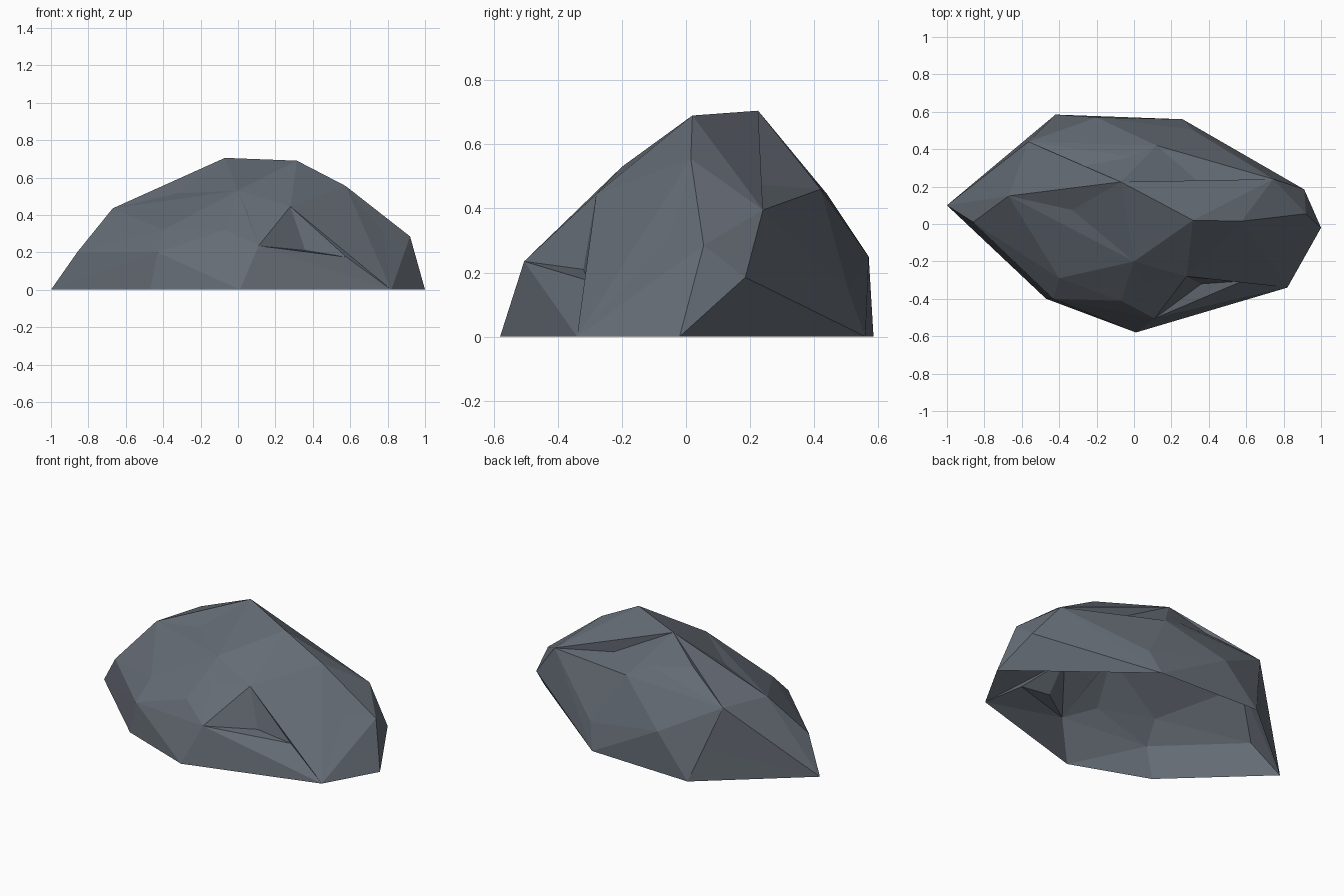
import bpy, bmesh
from mathutils import Vector

if "Cube" in bpy.data.objects:
    bpy.data.objects.remove(bpy.data.objects["Cube"])

# Key corners of the boulder, grouped by height
base = [(-1, .10, 0), (-.47, -.40, 0), (.01, -.58, 0), (.82, -.34, 0),
        (1, -.02, 0), (.26, .56, 0), (-.42, .585, 0)]
flanks = [(-.86, .01, .20), (-.43, -.40, .20), (.11, -.505, .235), (-.07, -.41, .32),
          (.775, -.05, .31), (.92, .055, .285), (.91, .185, .185),
          (.31, .505, .15), (-.20, .57, .25), (-.49, .515, .20)]
shoulder = [(-.67, .15, .435), (-.565, .44, .445), (-.40, -.29, .32), (0, -.20, .53),
            (.745, .24, .395), (.12, .42, .46), (-.01, .36, .53)]
crown = [(.315, .02, .69), (-.07, .225, .705), (.575, .015, .555),
         (-.27, .31, .57), (-.33, .075, .515), (.34, .23, .475)]
notch = [(.05, -.315, .415), (.28, -.28, .445), (.58, -.305, .175), (.36, -.32, .21)]

pts = [Vector(p) for p in base + flanks + shoulder + crown + notch]
first_notch = len(pts) - len(notch)


def dome_triangles(points):
    """Connect the corners by wrapping them round a unit dome (open below)."""
    bm = bmesh.new()
    index = {}
    for i, p in enumerate(points + [Vector((0, 0, -1))]):
        index[bm.verts.new(p.normalized())] = i
    bmesh.ops.convex_hull(bm, input=list(bm.verts))
    bmesh.ops.triangulate(bm, faces=list(bm.faces))
    found = []
    for f in bm.faces:
        t = [index[v] for v in f.verts]
        if len(points) in t:
            continue
        a, b, c = (points[i] for i in t)
        if (b - a).cross(c - a).dot(a + b + c) < 0:
            t.reverse()
        found.append(tuple(t))
    bm.free()
    return found


def flip_one_valley(tris):
    """Turn one concave edge into a ridge, leaving the notch alone."""
    owner = {}
    for t in tris:
        for k in range(3):
            owner[(t[k], t[(k + 1) % 3])] = (t, t[(k + 2) % 3])
    for (a, b), (t1, c) in owner.items():
        if (b, a) not in owner or (a >= first_notch and b >= first_notch):
            continue
        t2, d = owner[(b, a)]
        if (c, d) in owner or (d, c) in owner:
            continue
        A, B, C, D = pts[a], pts[b], pts[c], pts[d]
        concave = (B - A).cross(C - A).dot(D - A) > 1e-4
        span = C.cross(D)
        if concave and span.dot(A) * span.dot(B) < -1e-7:
            tris.remove(t1)
            tris.remove(t2)
            tris += [(a, d, c), (d, b, c)]
            return True
    return False


# Boulder shell
tris = dome_triangles(pts)
for _ in range(300):
    if not flip_one_valley(tris):
        break
mesh = bpy.data.meshes.new("boulder")
mesh.from_pydata(pts, [], tris)
mesh.update()
boulder = bpy.data.objects.new("boulder", mesh)
bpy.context.collection.objects.link(boulder)

# Slate grey stone
stone = bpy.data.materials.new("slate grey stone")
stone.diffuse_color = (.13, .15, .178, 1)
stone.use_nodes = True
stone.node_tree.nodes["Principled BSDF"].inputs["Base Color"].default_value = stone.diffuse_color
mesh.materials.append(stone)
